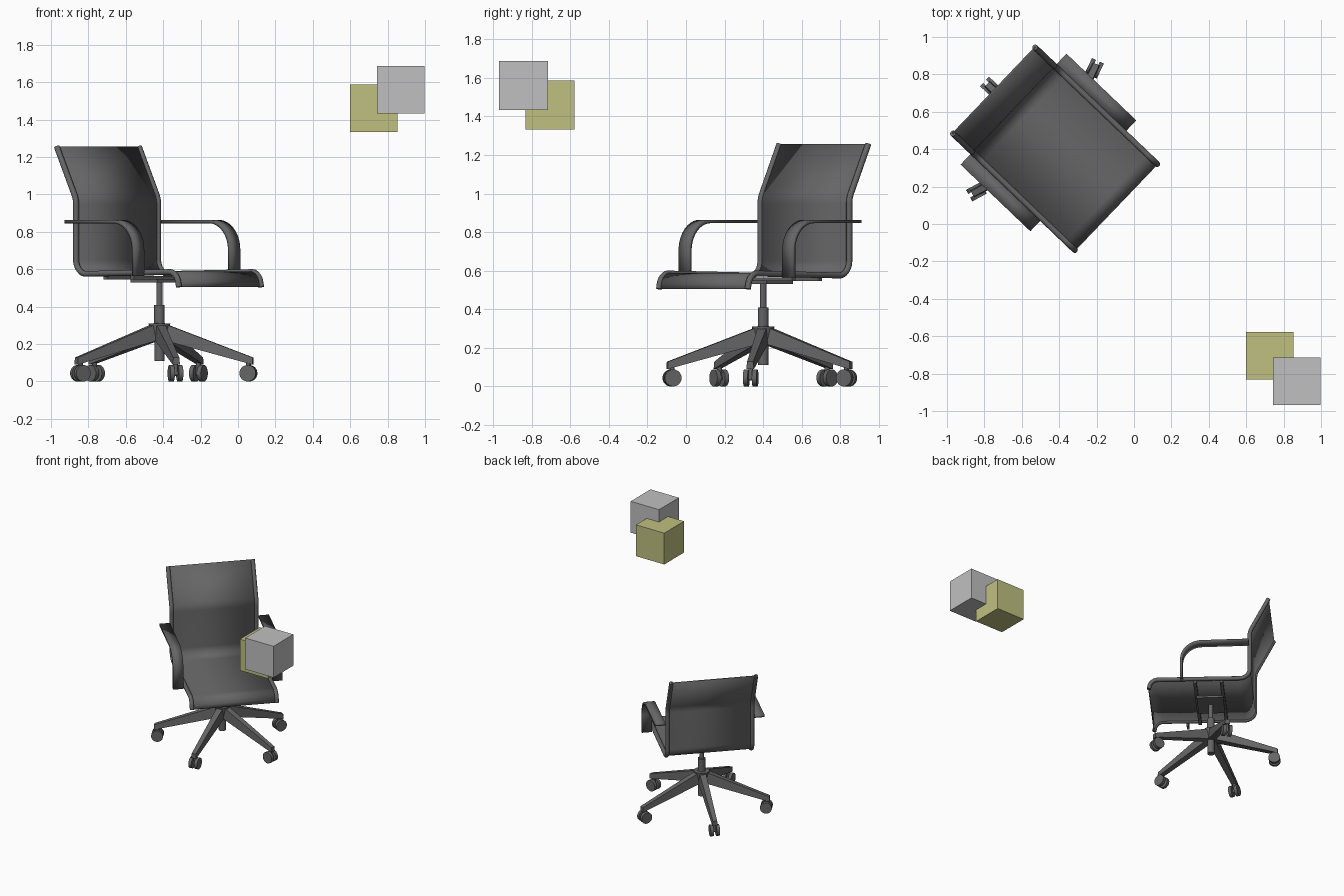
import bpy, bmesh, math
from mathutils import Matrix, Vector

if "Cube" in bpy.data.objects:
    bpy.data.objects.remove(bpy.data.objects["Cube"], do_unlink=True)


def material(name, rgb):
    m = bpy.data.materials.new(name)
    m.use_nodes = True
    m.diffuse_color = (*rgb, 1)
    m.node_tree.nodes["Principled BSDF"].inputs["Base Color"].default_value = (*rgb, 1)
    return m


DARK = material("dark grey", (0.13, 0.13, 0.13))
GREY = material("light grey", (0.53, 0.53, 0.53))
YELLOW = material("dull yellow", (0.53, 0.53, 0.22))

# The chair is modelled facing -y around its column, then turned into place
CHAIR = Matrix.Translation((-0.42, 0.40, 0)) @ Matrix.Rotation(math.radians(46.3), 4, "Z")


def add(name, data, mat, matrix=CHAIR):
    ob = bpy.data.objects.new(name, data)
    bpy.context.scene.collection.objects.link(ob)
    data.materials.append(mat)
    ob.matrix_world = matrix
    return ob


def from_bmesh(name, bm, mat=DARK, matrix=CHAIR, smooth=False):
    bmesh.ops.recalc_face_normals(bm, faces=bm.faces)
    me = bpy.data.meshes.new(name)
    bm.to_mesh(me)
    bm.free()
    ob = add(name, me, mat, matrix)
    if smooth:
        bpy.ops.object.select_all(action="DESELECT")
        ob.select_set(True)
        bpy.context.view_layer.objects.active = ob
        bpy.ops.object.shade_smooth_by_angle(angle=math.radians(35))
    return ob


def box(name, centre, size, mat=DARK, matrix=CHAIR):
    bm = bmesh.new()
    bmesh.ops.create_cube(bm, size=1, matrix=Matrix.Translation(centre) @ Matrix.Diagonal((*size, 1)))
    return from_bmesh(name, bm, mat, matrix)


def cylinder(bm, r1, r2, depth, matrix, sides=24):
    bmesh.ops.create_cone(bm, cap_ends=True, segments=sides, radius1=r1, radius2=r2,
                          depth=depth, matrix=matrix)


def rounded(points, radii, steps=8):
    """Round the inner corners of a (y, z) path."""
    pts = [Vector(p) for p in points]
    out = [pts[0]]
    for a, p, b, r in zip(pts, pts[1:], pts[2:], radii):
        u, v = (a - p).normalized(), (b - p).normalized()
        half = u.angle(v) / 2
        centre = p + (u + v).normalized() * (r / math.sin(half))
        start = p + u * (r / math.tan(half)) - centre
        end = p + v * (r / math.tan(half)) - centre
        for i in range(steps + 1):
            d = start.lerp(end, i / steps).normalized()
            out.append(centre + d * r)
    return out + [pts[-1]]


def strap(name, path, x0, x1, thickness):
    """Flat band following a side path."""
    bm = bmesh.new()
    rows = [[bm.verts.new((x, p.x, p.y)) for x in (x0, x1)] for p in path]
    for a, b in zip(rows, rows[1:]):
        bm.faces.new((a[0], a[1], b[1], b[0]))
    ob = from_bmesh(name, bm, smooth=True)
    mod = ob.modifiers.new("thickness", "SOLIDIFY")
    mod.thickness = thickness
    mod.offset = 0
    return ob


def tube(name, path, x, radius):
    cu = bpy.data.curves.new(name, "CURVE")
    cu.dimensions = "3D"
    cu.bevel_depth = radius
    cu.bevel_resolution = 3
    cu.use_fill_caps = True
    sp = cu.splines.new("POLY")
    sp.points.add(len(path) - 1)
    for point, p in zip(sp.points, path):
        point.co = (x, p.x, p.y, 1)
    return add(name, cu, DARK)


# Seat and back: one sling between two side rails
shell = rounded([(-0.448, 0.505), (-0.432, 0.586), (0.313, 0.574), (0.313, 0.975), (0.455, 1.255)],
                [0.065, 0.075, 0.12])
strap("seat_and_back", shell, -0.32, 0.32, 0.008)

# Rails and armrests on both sides
arm = rounded([(0.31, 0.855), (-0.197, 0.855), (-0.197, 0.565)], [0.15], steps=12)
for label, side in (("left", 1), ("right", -1)):
    tube(label + "_rail", shell, side * 0.318, 0.016)
    strap(label + "_armrest", arm, side * 0.333, side * 0.41, 0.018)

# Mechanism under the seat
for label, y in (("front", -0.1), ("rear", 0.1)):
    box(label + "_cross_bar", (0, y, 0.555), (0.63, 0.025, 0.018))
box("mechanism_plate", (0, 0, 0.538), (0.24, 0.2, 0.016))

# Column: (bottom radius, top radius, bottom z, top z)
for name, r1, r2, z0, z1 in (("gas_lift", 0.017, 0.017, 0.4, 0.54),
                             ("column_sleeve", 0.028, 0.028, 0.3, 0.41),
                             ("hub", 0.045, 0.058, 0.22, 0.31),
                             ("column_foot", 0.027, 0.027, 0.11, 0.23)):
    bm = bmesh.new()
    cylinder(bm, r1, r2, z1 - z0, Matrix.Translation((0, 0, (z0 + z1) / 2)))
    from_bmesh(name, bm, smooth=True)

# Five legs with twin-wheel casters, one pointing straight back
for k in range(5):
    turn = CHAIR @ Matrix.Rotation(math.radians(90 + 72 * k), 4, "Z")
    bm = bmesh.new()
    ends = []
    for r, half, low, high in ((0.02, 0.03, 0.222, 0.312), (0.505, 0.02, 0.09, 0.128)):
        ends.append([bm.verts.new((r, w, z)) for w, z in
                     ((-half, low), (half, low), (half * 0.8, high), (-half * 0.8, high))])
    a, b = ends
    bm.faces.new(a)
    bm.faces.new(b)
    for i in range(4):
        j = (i + 1) % 4
        bm.faces.new((a[i], a[j], b[j], b[i]))
    from_bmesh(f"leg_{k + 1}", bm, matrix=turn)

    bm = bmesh.new()
    across = Matrix.Rotation(math.pi / 2, 4, "X")
    for w in (-0.023, 0.023):
        cylinder(bm, 0.044, 0.044, 0.024, Matrix.Translation((0.48, w, 0.044)) @ across)
    cylinder(bm, 0.014, 0.014, 0.05, Matrix.Translation((0.48, 0, 0.044)) @ across, 12)
    cylinder(bm, 0.013, 0.013, 0.06, Matrix.Translation((0.48, 0, 0.075)), 12)
    from_bmesh(f"caster_{k + 1}", bm, matrix=turn, smooth=True)

# Two overlapping cubes floating beside the chair
SIZE = (0.254, 0.254, 0.254)
box("yellow_cube", (0.727, -0.705, 1.46), SIZE, YELLOW, Matrix())
box("grey_cube", (0.87, -0.842, 1.56), SIZE, GREY, Matrix())
